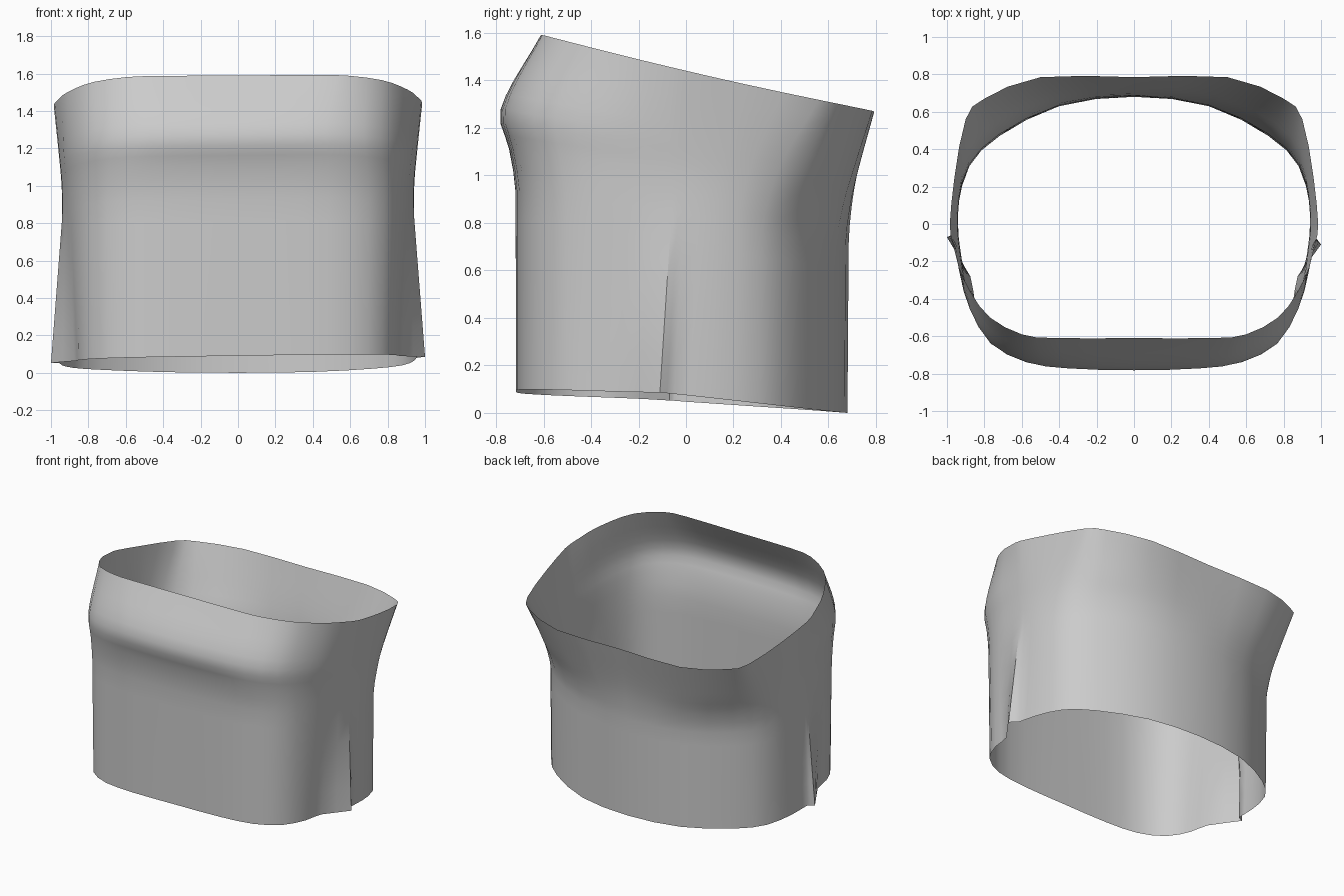
import bpy, bmesh

if "Cube" in bpy.data.objects:
    bpy.data.objects.remove(bpy.data.objects["Cube"])

# Right-half cross-sections (front centre -> back centre): height fraction, (x, y) points
FOLD = 6                      # index of the pleat's outer edge
RINGS = [
    (0.0, [(0, -.715), (.35, -.712), (.60, -.68), (.77, -.58), (.85, -.42), (.875, -.28), (1.0, -.11),
           (.955, -.05), (.94, .10), (.88, .31), (.72, .47), (.40, .63), (0, .68)]),
    (.56, [(0, -.718), (.35, -.712), (.60, -.68), (.78, -.58), (.87, -.42), (.912, -.25), (.94, -.06),
           (.941, -.01), (.935, .13), (.88, .32), (.72, .48), (.40, .635), (0, .685)]),
    (.68, [(0, -.745), (.35, -.737), (.59, -.71), (.775, -.605), (.87, -.44), (.917, -.26), (.94, -.07),
           (.942, -.01), (.935, .14), (.885, .35), (.735, .51), (.42, .66), (0, .697)]),
    (.79, [(0, -.782), (.35, -.772), (.57, -.74), (.765, -.64), (.88, -.45), (.932, -.26), (.953, -.07),
           (.955, -.01), (.942, .17), (.89, .40), (.76, .565), (.45, .70), (0, .72)]),
    (1.0, [(0, -.61), (.42, -.61), (.60, -.59), (.77, -.50), (.87, -.37), (.94, -.22), (.98, -.06),
           (.985, 0), (.96, .25), (.90, .56), (.80, .67), (.50, .785), (0, .785)]),
]


def bottom_z(x, y):
    slope = .07 - .034 * (y + .1) if y < -.1 else .07 - .09 * (y + .1)
    return max(0, slope + .015 * x * max(0, min(1, (.68 - y) / .7)))


def rim_z(x, y):
    return 1.435 - .235 * y + .03 * y * y + .006 * x


def full_loop(half, pleated):
    """Mirror the half section; the left pleat sits a little further back."""
    left = [(-x, y + (.04 if pleated and i == FOLD else 0)) for i, (x, y) in enumerate(half)]
    pts = half + left[-2:0:-1]
    n, out = len(pts), []
    for i in range(n):
        p0, p1, p2, p3 = (pts[(i + k) % n] for k in (-1, 0, 1, 2))
        out.append(p1)
        j = i if i < len(half) - 1 else n - 1 - i
        if j in (FOLD - 1, FOLD):          # straight beside the pleat edge
            out.append(tuple((a + b) / 2 for a, b in zip(p1, p2)))
        else:
            out.append(tuple((9 * (b + c) - a - d) / 16 for a, b, c, d in zip(p0, p1, p2, p3)))
    return out


ts = [r[0] for r in RINGS]
loops = [full_loop(r[1], r[0] == 0) for r in RINGS]


def slope(k, i, c):
    lo, hi = max(k - 1, 0), min(k + 1, len(ts) - 1)
    return (loops[hi][i][c] - loops[lo][i][c]) / (ts[hi] - ts[lo])


def sample(t, i, c):
    """Hermite blend up the wall; the lower part is straight."""
    k = max(j for j in range(len(ts) - 1) if ts[j] <= t)
    h = ts[k + 1] - ts[k]
    u = (t - ts[k]) / h
    a, b = loops[k][i][c], loops[k + 1][i][c]
    if k == 0:
        return a + (b - a) * u
    return ((2*u**3 - 3*u*u + 1) * a + (u**3 - 2*u*u + u) * h * slope(k, i, c)
            + (3*u*u - 2*u**3) * b + (u**3 - u*u) * h * slope(k + 1, i, c))


# Open tubular shell
levels = [0, .12, .24, .36, .48, .56, .62, .68, .715, .75, .79, .83, .87, .91, .955, 1]
n = len(loops[0])
bm = bmesh.new()
rows = []
for t in levels:
    row = []
    for i in range(n):
        x, y = sample(t, i, 0), sample(t, i, 1)
        z = (1 - t) * bottom_z(*loops[0][i]) + t * rim_z(*loops[-1][i])
        row.append(bm.verts.new((x, y, z)))
    rows.append(row)
for a, b in zip(rows, rows[1:]):
    for i in range(n):
        j = (i + 1) % n
        bm.faces.new((a[i], a[j], b[j], b[i])).smooth = True

# Sharp pleat edges on both sides
for i in (2 * FOLD, n - 2 * FOLD):
    for a, b in zip(rows[:5], rows[1:5]):
        bm.edges.get((a[i], b[i])).smooth = False

mesh = bpy.data.meshes.new("waist_band")
bm.to_mesh(mesh)
bm.free()
bpy.context.collection.objects.link(bpy.data.objects.new("waist_band", mesh))
